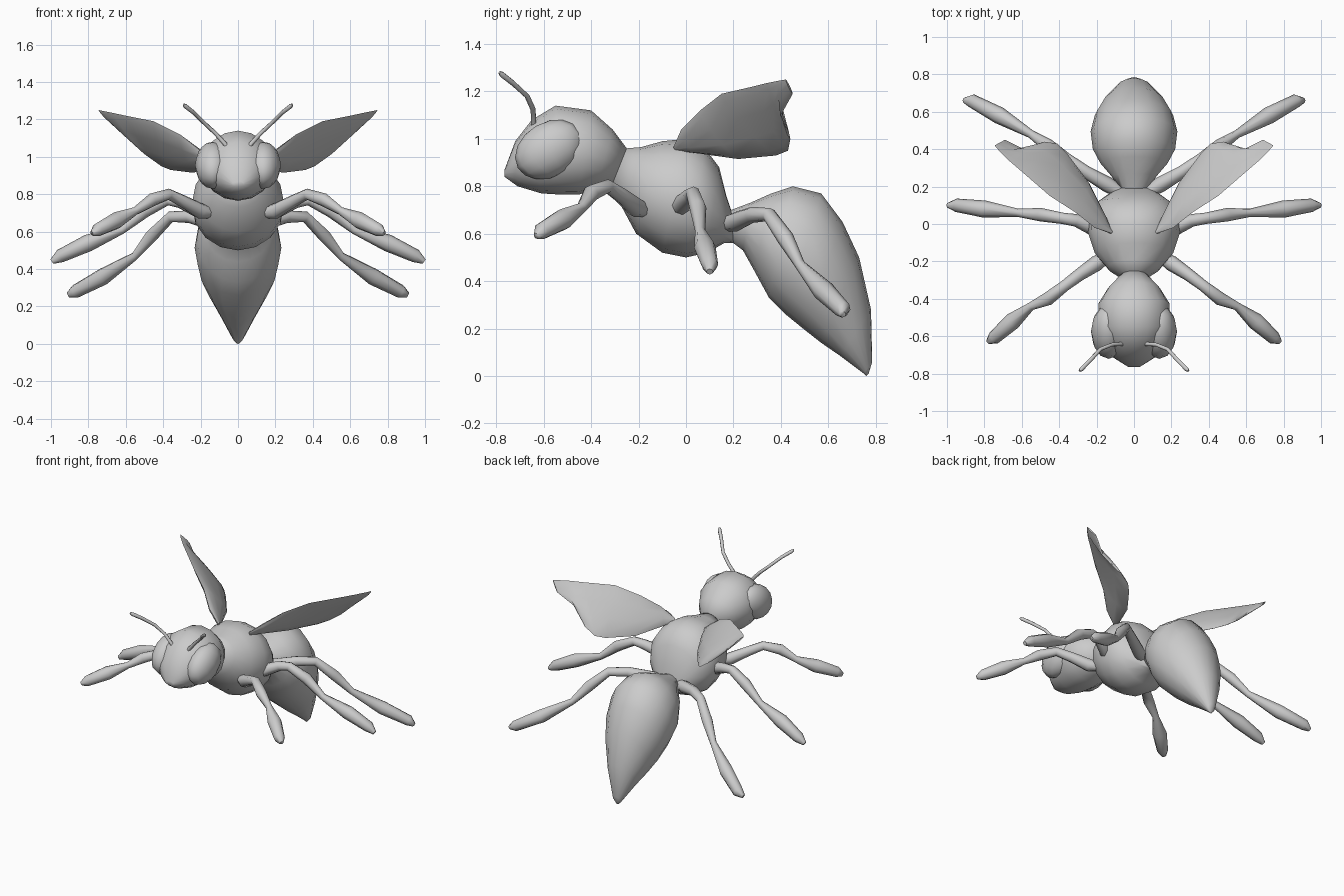
import bpy, bmesh, math
from mathutils import Vector as V

cube = bpy.data.objects.get("Cube")
if cube:
    bpy.data.objects.remove(cube)

grey = bpy.data.materials.new("plain grey")
grey.use_nodes = True
grey.diffuse_color = (0.6, 0.6, 0.6, 1)
grey.node_tree.nodes["Principled BSDF"].inputs["Base Color"].default_value = (0.6, 0.6, 0.6, 1)


def finish(name, bm, angle=65):
    bmesh.ops.recalc_face_normals(bm, faces=bm.faces)
    mesh = bpy.data.meshes.new(name)
    bm.to_mesh(mesh)
    bm.free()
    mesh.materials.append(grey)
    mesh.shade_smooth()
    mesh.set_sharp_from_angle(angle=math.radians(angle))
    obj = bpy.data.objects.new(name, mesh)
    bpy.context.collection.objects.link(obj)
    return obj


def loft(name, rings, sides, angle=65):
    """Skin elliptical rings, each given by two opposite points and a half-width vector."""
    bm = bmesh.new()
    loops = []
    for a, b, w in rings:
        mid, half = (a + b) / 2, (a - b) / 2
        turns = [math.tau * i / sides for i in range(sides)]
        loops.append([bm.verts.new(mid + half * math.cos(t) + w * math.sin(t)) for t in turns])
    for p, q in zip(loops, loops[1:]):
        for i in range(sides):
            j = (i + 1) % sides
            bm.faces.new((p[i], p[j], q[j], q[i]))
    bm.faces.new(loops[0])
    bm.faces.new(loops[-1])
    return finish(name, bm, angle)


def tube(name, points, radii, side, sides=8):
    pts = [V((x * side, y, z)) for x, y, z in points]
    rings = []
    for i, (c, r) in enumerate(zip(pts, radii)):
        t = (pts[min(i + 1, len(pts) - 1)] - pts[max(i - 1, 0)]).normalized()
        u = t.cross(V((0, 0, 1))).normalized()
        v = u.cross(t)
        rings.append((c + v * r, c - v * r, u * r))
    return loft(name, rings, sides)


def body_part(name, stations):
    # station: upper y, z, lower y, z, half width
    loft(name, [(V((0, a, b)), V((0, c, d)), V((w, 0, 0))) for a, b, c, d, w in stations], 16)


# Body
body_part("head", [
    (-.765, .87, -.765, .84, .03), (-.72, .99, -.71, .80, .11), (-.65, 1.08, -.61, .77, .16),
    (-.55, 1.14, -.53, .765, .19), (-.40, 1.12, -.45, .765, .19), (-.31, 1.04, -.38, .79, .14),
    (-.25, .96, -.31, .81, .075)])
body_part("thorax", [
    (-.25, .96, -.31, .81, .075), (-.19, .965, -.28, .73, .14), (-.10, .99, -.21, .60, .21),
    (0, 1.0, -.1, .52, .245), (.08, .96, 0, .5, .245), (.14, .88, .09, .52, .2),
    (.17, .76, .16, .56, .13), (.19, .70, .2, .56, .08)])
body_part("abdomen", [
    (.19, .70, .2, .56, .08), (.27, .73, .24, .53, .12), (.36, .77, .29, .44, .18),
    (.45, .80, .35, .33, .22), (.57, .77, .42, .26, .232), (.66, .65, .5, .195, .21),
    (.73, .5, .57, .14, .165), (.78, .28, .65, .085, .10), (.785, .06, .75, .01, .03),
    (.77, .01, .76, 0, .008)])

# Leg paths on the left side, thick and thin in turn
legs = {
    "front_leg": [(.14, -.17, .70), (.20, -.21, .71), (.29, -.27, .76), (.37, -.33, .80),
                  (.46, -.40, .77), (.55, -.44, .71), (.65, -.52, .66), (.75, -.61, .61), (.78, -.63, .59)],
    "middle_leg": [(.17, -.04, .71), (.22, -.02, .72), (.31, .02, .76), (.38, .03, .77),
                   (.50, .05, .71), (.62, .06, .61), (.80, .08, .54), (.95, .10, .47), (.995, .10, .44)],
    "rear_leg": [(.06, .16, .64), (.14, .21, .65), (.26, .28, .68), (.36, .35, .68),
                 (.46, .42, .58), (.55, .48, .47), (.72, .58, .36), (.87, .66, .28), (.91, .66, .26)],
}
leg_radii = (.03, .042, .034, .03, .036, .022, .046, .036, .014)

# Wing stations: leading point, trailing point, half thickness
wing = [
    ((.12, -.05, .97), (.12, -.04, .95), .008), ((.21, -.02, 1.04), (.15, .04, .94), .018),
    ((.31, .06, 1.12), (.24, .22, .915), .022), ((.45, .15, 1.19), (.36, .38, .93), .022),
    ((.60, .28, 1.22), (.41, .43, .95), .018), ((.67, .34, 1.235), (.48, .44, 1.0), .014),
    ((.72, .39, 1.245), (.59, .40, 1.1), .01), ((.745, .42, 1.25), (.69, .45, 1.19), .005)]
antenna = [(.05, -.64, 1.03), (.07, -.642, 1.07), (.12, -.645, 1.125), (.18, -.67, 1.18),
           (.235, -.73, 1.235), (.28, -.775, 1.27), (.29, -.785, 1.28)]

for label, side in (("left", 1), ("right", -1)):
    for name, path in legs.items():
        tube(f"{label}_{name}", path, leg_radii, side)
    tube(f"{label}_antenna", antenna, (.014, .012, .011, .011, .012, .013, .007), side, 6)

    # Wings
    span = V((.62 * side, .47, .28))
    rings = []
    for lead, trail, thick in wing:
        a, b = V((lead[0] * side, *lead[1:])), V((trail[0] * side, *trail[1:]))
        rings.append((a, b, (a - b).cross(span).normalized() * thick))
    loft(f"{label}_wing", rings, 10, 50)

    # Eyes
    bm = bmesh.new()
    bmesh.ops.create_uvsphere(bm, u_segments=12, v_segments=8, radius=1)
    eye = finish(f"{label}_eye", bm)
    eye.location = (.135 * side, -.575, .955)
    eye.scale = (.095, .155, .115)
    eye.rotation_euler = (math.radians(30), 0, 0)
